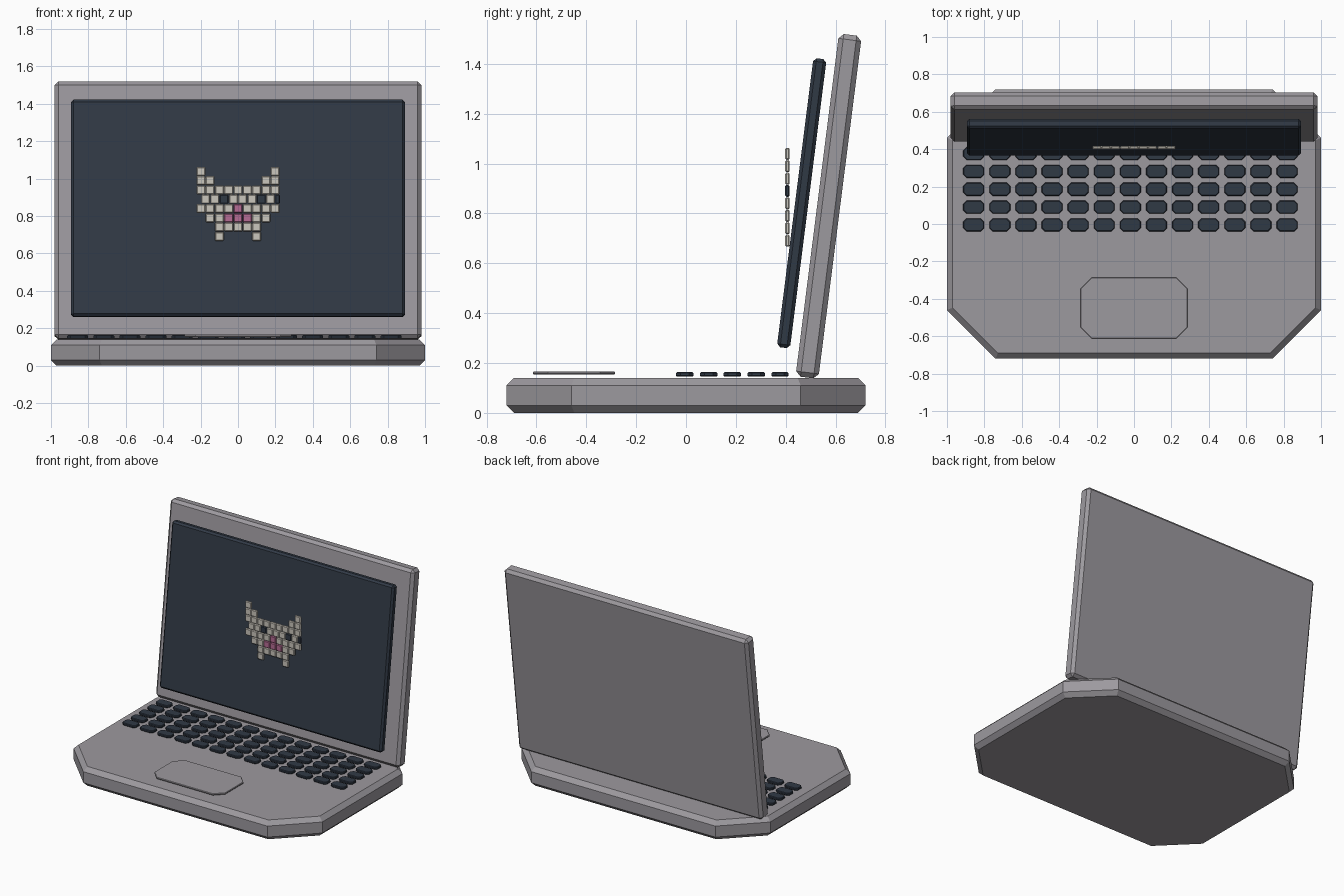
import bpy, bmesh
from mathutils import Vector

if "Cube" in bpy.data.objects:
    bpy.data.objects.remove(bpy.data.objects["Cube"])


def material(name, rgb):
    m = bpy.data.materials.new(name)
    m.diffuse_color = (*rgb, 1)
    m.use_nodes = True
    m.node_tree.nodes["Principled BSDF"].inputs["Base Color"].default_value = m.diffuse_color
    return m


GREY = material("warm_grey", (0.335, 0.32, 0.345))
NAVY = material("dark_navy", (0.030, 0.041, 0.060))
CREAM = material("cream", (0.60, 0.57, 0.51))
PINK = material("pink", (0.47, 0.15, 0.30))


def finish(bm, name, mat, loc=(0, 0, 0), tilt=0):
    bmesh.ops.recalc_face_normals(bm, faces=bm.faces)
    mesh = bpy.data.meshes.new(name)
    bm.to_mesh(mesh)
    bm.free()
    ob = bpy.data.objects.new(name, mesh)
    ob.location = loc
    ob.rotation_euler.x = tilt
    mesh.materials.append(mat)
    bpy.context.collection.objects.link(ob)
    return ob


def add_octagon_slab(bm, center, hx, hy, hz, cut, rim):
    """Slab with cut corners and a chamfered top and bottom rim."""
    rings = []
    for inset, z in ((rim, -hz), (0, -hz + rim), (0, hz - rim), (rim, hz)):
        a, b, c = hx - inset, hy - inset, cut - 0.586 * inset
        pts = ((a - c, -b), (a, -b + c), (a, b - c), (a - c, b),
               (-a + c, b), (-a, b - c), (-a, -b + c), (-a + c, -b))
        rings.append([bm.verts.new(Vector((x, y, z)) + Vector(center)) for x, y in pts])
    bm.faces.new(rings[0][::-1])
    bm.faces.new(rings[-1])
    for lo, hi in zip(rings, rings[1:]):
        for i in range(8):
            j = (i + 1) % 8
            bm.faces.new((lo[i], lo[j], hi[j], hi[i]))


def add_box(bm, center, size, bevel):
    """Box with every edge chamfered once."""
    verts = bmesh.ops.create_cube(bm, size=1)["verts"]
    for v in verts:
        v.co = Vector(v.co[i] * size[i] + center[i] for i in range(3))
    edges = list({e for v in verts for e in v.link_edges})
    bmesh.ops.bevel(bm, geom=edges, offset=bevel, segments=1, affect='EDGES')


# Base with cut corners
bm = bmesh.new()
add_octagon_slab(bm, (0, 0, 0.07), 1.0, 0.72, 0.07, 0.26, 0.03)
finish(bm, "base", GREY)

# Trackpad
bm = bmesh.new()
add_octagon_slab(bm, (0, -0.449, 0.16), 0.286, 0.164, 0.006, 0.06, 0.003)
finish(bm, "trackpad", GREY)

# Keys, 13 by 5
bm = bmesh.new()
for col in range(13):
    for row in range(5):
        add_octagon_slab(bm, (-0.857 + 0.1396 * col, -0.005 + 0.0955 * row, 0.154),
                         0.056, 0.035, 0.009, 0.018, 0.004)
finish(bm, "keys", NAVY)

# Lid and screen panel, both leaning back
LEAN = -0.126
bm = bmesh.new()
add_box(bm, (0, 0, 0), (1.962, 0.092, 1.385), 0.02)
finish(bm, "lid", GREY, (0, 0.572, 0.829), LEAN)
bm = bmesh.new()
add_box(bm, (0, 0, 0), (1.786, 0.053, 1.168), 0.013)
finish(bm, "screen", NAVY, (0, 0.464, 0.841), LEAN)

# Tile face: c cream, p pink, n navy; the eye row sits half a tile to the right
ROWS = ("c.......c", "cc.....cc", "ccccccccc", "ccncccnc", "ccccpcccc",
        ".ccpppcc.", "..ccccc..", "..c...c..")
PITCH = 0.0497
for key, name, mat in (("c", "face_tiles", CREAM), ("p", "nose_tiles", PINK), ("n", "eye_tiles", NAVY)):
    bm = bmesh.new()
    for r, line in enumerate(ROWS):
        shift = 0.5 if len(line) == 8 else 0
        for c, tile in enumerate(line):
            if tile == key:
                add_box(bm, ((c - 4 + shift) * PITCH, 0.407, 1.039 - r * PITCH),
                        (0.048, 0.018, 0.048), 0.005)
    if key == "n":
        # Half tile closing the eye row
        add_box(bm, (4.25 * PITCH, 0.407, 1.039 - 3 * PITCH), (0.024, 0.018, 0.048), 0.005)
    finish(bm, name, mat)
